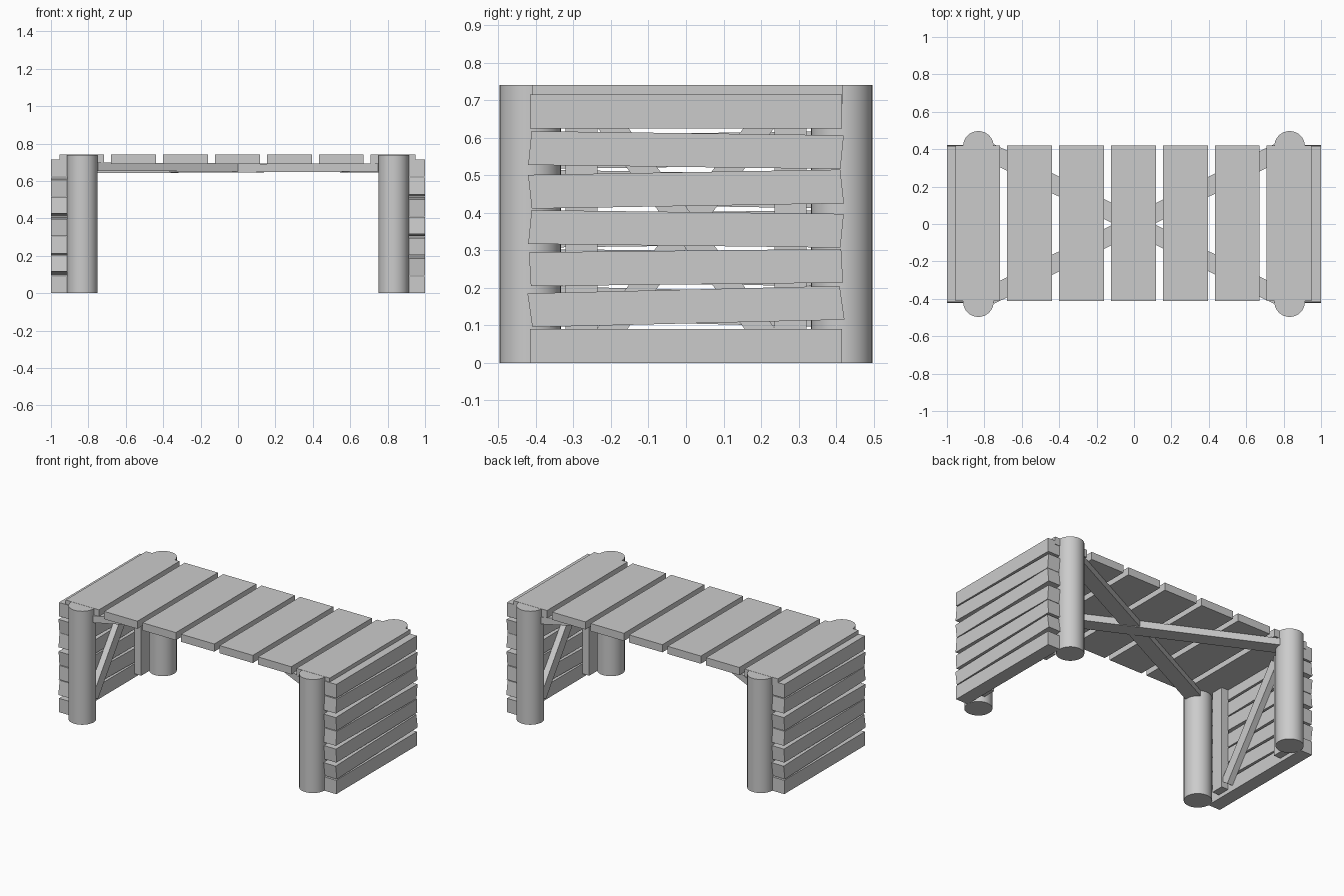
import bpy, bmesh, math
from mathutils import Matrix, Vector

if "Cube" in bpy.data.objects:
    bpy.data.objects.remove(bpy.data.objects["Cube"])


def board(name, size, loc, rot=(0, 0, 0), rise=0.0, lean=0.0):
    """Box; rise = z gain along its y length, lean = y shift of the top edge."""
    bm = bmesh.new()
    bmesh.ops.create_cube(bm, size=1)
    for v in bm.verts:
        x, y, z = v.co
        v.co = Vector((x * size[0], y * size[1] + z * lean, z * size[2] + y * rise))
    me = bpy.data.meshes.new(name)
    bm.to_mesh(me)
    bm.free()
    ob = bpy.data.objects.new(name, me)
    ob.location, ob.rotation_euler = loc, rot
    bpy.context.collection.objects.link(ob)
    return ob


# Round legs
for sx in (-1, 1):
    for sy in (-1, 1):
        bpy.ops.mesh.primitive_cylinder_add(
            vertices=32, radius=0.082, depth=0.74, location=(sx * 0.832, sy * 0.415, 0.37))
        bpy.context.object.name = "leg"
        bpy.ops.object.shade_smooth_by_angle()

# Table top planks
for i in range(7):
    board("top_plank", (0.24, 0.83, 0.05), ((i - 3) * 0.2775 - 0.003, 0.004, 0.716))

# Crossed braces under the top
ang = math.atan2(0.415, 0.832)
for s in (-1, 1):
    board("top_brace", (1.72, 0.096, 0.044), (0, 0, 0.67 + s * 0.002),
          (0, math.radians(0.3) * s, s * ang))

# Side slats: centre height, rise, lean
slats = [(0.045, 0, 0), (0.150, 0.02, -0.013), (0.254, 0.009, -0.005),
         (0.357, -0.01, 0.009), (0.463, 0.014, -0.010),
         (0.567, -0.011, 0.009), (0.670, 0, 0)]

# End panels: the left is the right one turned half round
for s, side in ((1, "right"), (-1, "left")):
    turn = Matrix.Rotation(0 if s == 1 else math.pi, 4, 'Z')
    parts = [board(side + "_slat", (0.088, 0.832, 0.09), (0.956, 0, z), rise=r, lean=l)
             for z, r, l in slats]
    # Inner posts and diagonal
    for y in (-0.278, 0.278):
        parts.append(board(side + "_post", (0.05, 0.085, 0.67), (0.888, y, 0.36)))
    parts.append(board(side + "_diagonal", (0.04, 0.066, 0.76), (0.893, 0, 0.36),
                       (math.atan2(0.19, 0.26), 0, 0)))
    for ob in parts:
        ob.matrix_world = turn @ ob.matrix_basis
